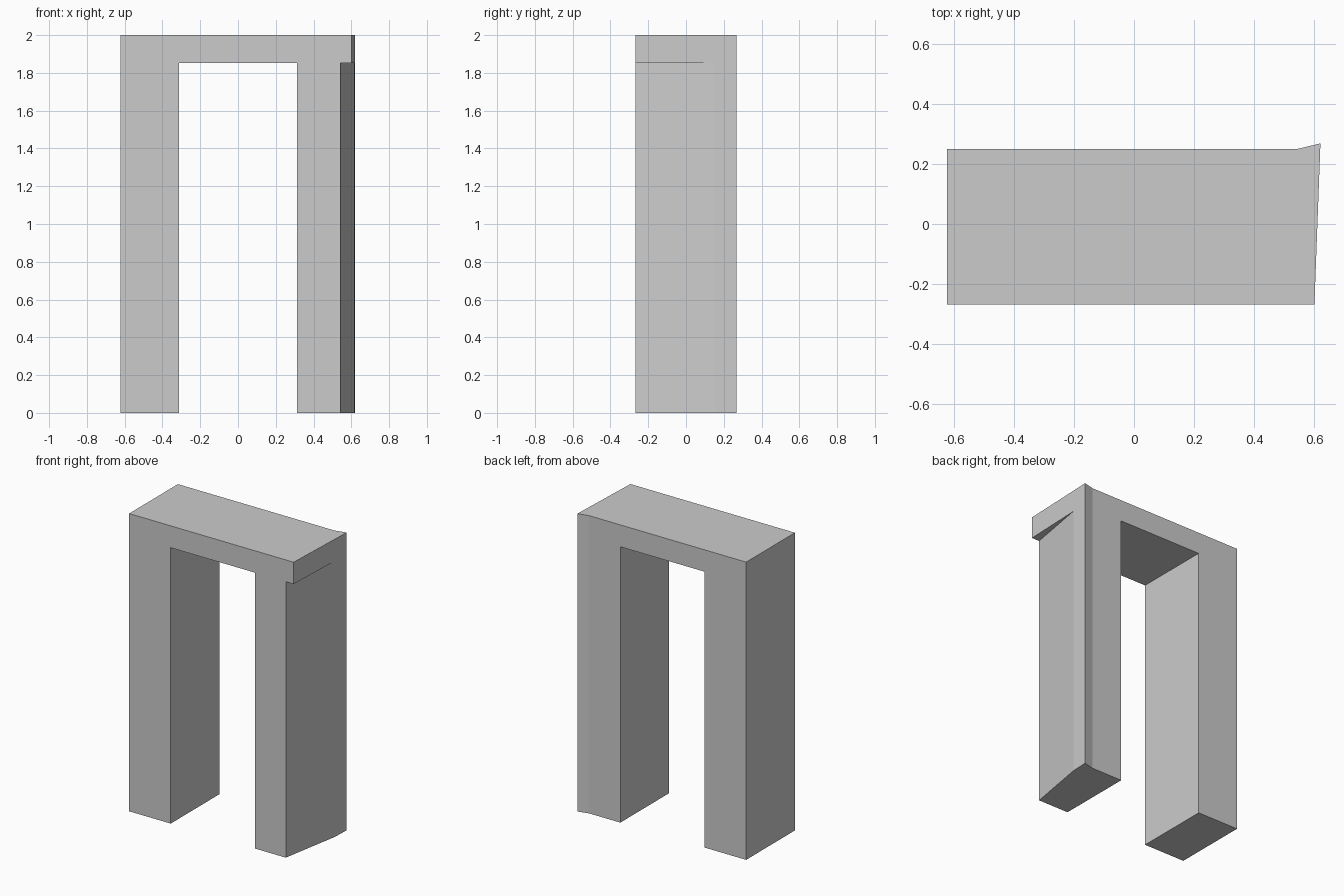
import bpy
import bmesh

cube = bpy.data.objects.get("Cube")
if cube:
    bpy.data.objects.remove(cube, do_unlink=True)

# Single plain grey
grey = bpy.data.materials.new("plain grey")
grey.use_nodes = True
colour = (0.6, 0.6, 0.6, 1)
grey.diffuse_color = colour
grey.node_tree.nodes["Principled BSDF"].inputs["Base Color"].default_value = colour


def prism(name, outline, bottom, top):
    """Extrude a counter-clockwise floor outline between two heights."""
    bm = bmesh.new()
    base = bm.faces.new([bm.verts.new((x, y, bottom)) for x, y in outline])
    ext = bmesh.ops.extrude_face_region(bm, geom=[base], use_keep_orig=True)
    verts = [v for v in ext["geom"] if isinstance(v, bmesh.types.BMVert)]
    bmesh.ops.translate(bm, verts=verts, vec=(0, 0, top - bottom))
    bmesh.ops.recalc_face_normals(bm, faces=bm.faces)
    mesh = bpy.data.meshes.new(name)
    bm.to_mesh(mesh)
    bm.free()
    mesh.materials.append(grey)
    obj = bpy.data.objects.new(name, mesh)
    bpy.context.collection.objects.link(obj)
    return obj


FRONT, BACK = -0.267, 0.25
OUTER, INNER = 0.622, 0.313
LINTEL, TOP = 1.853, 2.0

# Flared rear corner shared by the lintel and the left pillar
flare = [(0.62, 0.268), (0.545, BACK)]

# Plain square-cut pillar
prism("right_pillar", [(-OUTER, FRONT), (-INNER, FRONT),
                       (-INNER, BACK), (-OUTER, BACK)], 0, LINTEL)

# Pillar with a slanted outer side, set back under the lintel at the front
prism("left_pillar", [(INNER, FRONT), (0.542, FRONT), (0.6155, 0.15),
                      *flare, (INNER, BACK)], 0, LINTEL)

# Lintel across both pillars
prism("lintel", [(-OUTER, FRONT), (0.6, FRONT), *flare, (-OUTER, BACK)],
      LINTEL, TOP)
